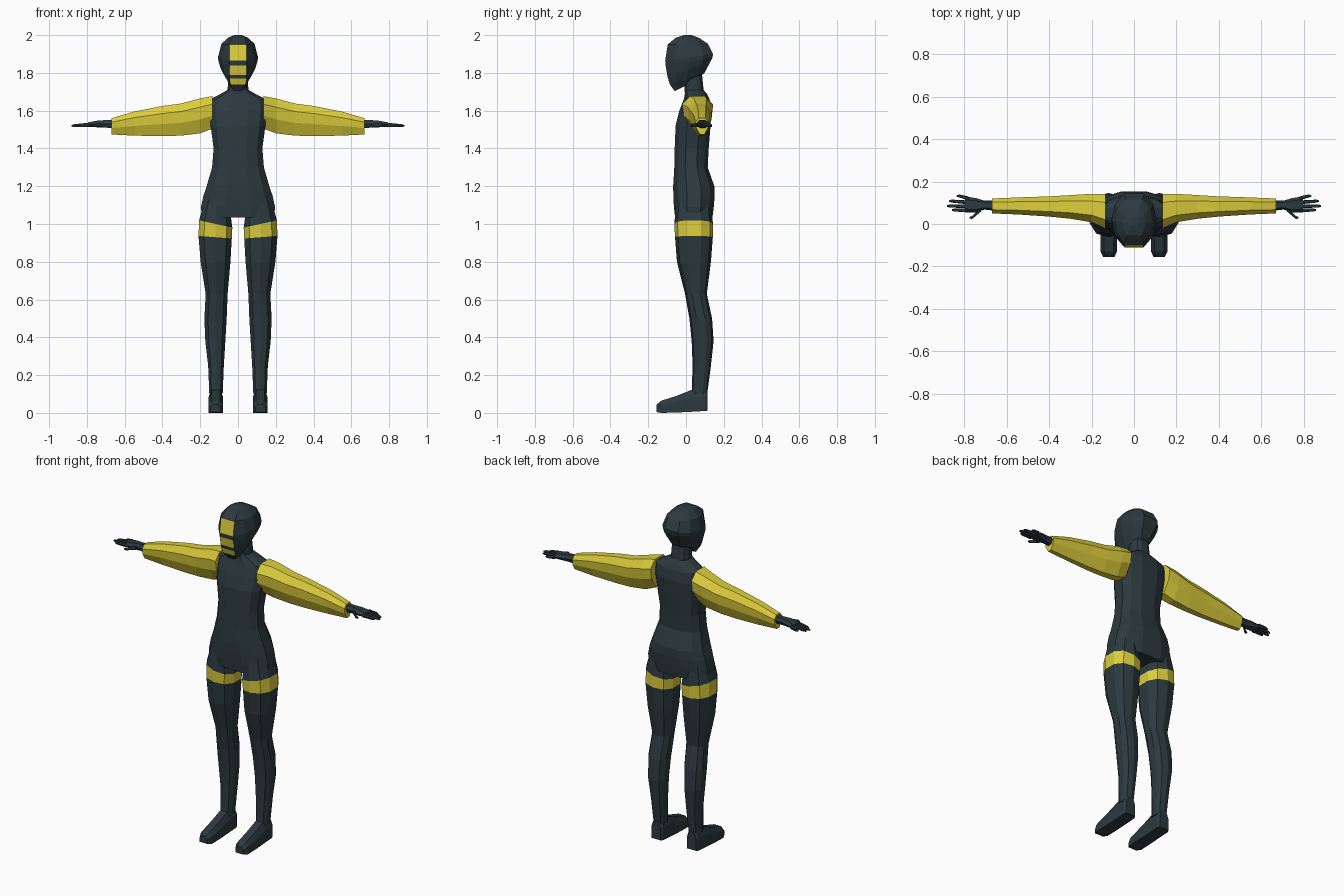
import bpy, bmesh, math
from mathutils import Vector

if "Cube" in bpy.data.objects:
    bpy.data.objects.remove(bpy.data.objects["Cube"])


def material(name, rgb):
    m = bpy.data.materials.new(name)
    m.diffuse_color = (*rgb, 1)
    m.use_nodes = True
    m.node_tree.nodes["Principled BSDF"].inputs["Base Color"].default_value = m.diffuse_color
    return m


DARK = material("dark slate", (0.025, 0.042, 0.051))
YELLOW = material("yellow", (0.72, 0.61, 0.045))


def loft(bm, rings):
    """Skin a list of rings; returns the side faces row by row."""
    loops = [[bm.verts.new(p) for p in r] for r in rings]
    rows = []
    for a, b in zip(loops, loops[1:]):
        n = len(a)
        rows.append([bm.faces.new((a[i], a[(i + 1) % n], b[(i + 1) % n], b[i])) for i in range(n)])
    bm.faces.new(loops[0])
    bm.faces.new(loops[-1])
    return rows


def finish(bm, name, mats, mirror=False):
    bmesh.ops.recalc_face_normals(bm, faces=bm.faces)
    me = bpy.data.meshes.new(name)
    bm.to_mesh(me)
    bm.free()
    for m in mats:
        me.materials.append(m)
    ob = bpy.data.objects.new(name, me)
    bpy.context.collection.objects.link(ob)
    if mirror:
        mod = ob.modifiers.new("mirror", 'MIRROR')
        mod.use_mirror_merge = False
    return ob


def oval(n, power):
    """Unit superellipse, turned so that flat sides face front and back."""
    pts = []
    for i in range(n):
        a = 2 * math.pi * (i + 0.5) / n
        c, s = math.cos(a), math.sin(a)
        pts.append((math.copysign(abs(c) ** (2 / power), c), math.copysign(abs(s) ** (2 / power), s)))
    return pts


def level(x0, x1, y0, y1, z, n=12, power=2.5, slant=0):
    """Horizontal ring, optionally rising outward by slant."""
    cx, cy = (x0 + x1) / 2, (y0 + y1) / 2
    o = oval(n, power)
    mx, my = max(p[0] for p in o), max(p[1] for p in o)
    return [Vector((cx + u / mx * (x1 - x0) / 2, cy + v / my * (y1 - y0) / 2, z + slant * u)) for u, v in o]


# torso and neck: z, half width, front, back
TORSO = [(1.035, .192, -.058, .14), (1.09, .196, -.064, .147), (1.15, .183, -.067, .152),
         (1.20, .166, -.068, .15), (1.30, .137, -.062, .115), (1.40, .129, -.06, .12),
         (1.52, .145, -.055, .13), (1.60, .152, -.035, .135), (1.66, .148, -.012, .125),
         (1.69, .09, -.006, .11), (1.71, .055, -.008, .093), (1.81, .05, -.01, .083)]
bm = bmesh.new()
loft(bm, [level(-w, w, f, b, z) for z, w, f, b in TORSO])
finish(bm, "torso", [DARK])


# head: front y, front z, back y, back z, half width
HEAD = [(-.06, 1.703, .06, 1.765, .036), (-.085, 1.738, .098, 1.80, .062), (-.095, 1.77, .113, 1.83, .08),
        (-.10, 1.79, .125, 1.85, .09), (-.108, 1.84, .14, 1.88, .103), (-.11, 1.865, .143, 1.90, .106),
        (-.097, 1.95, .115, 1.955, .088), (-.055, 1.985, .07, 1.985, .055), (-.01, 2.0, .03, 2.0, .02)]


def head_ring(f, fz, b, bz, w):
    half = [(min(.045, .65 * w), 0), (.84 * w, .2), (w, .5), (.86 * w, .8), (.45 * w, 1)]
    pts = half + [(-x, t) for x, t in reversed(half)]
    return [Vector((x, f + t * (b - f), fz + t * (bz - fz))) for x, t in pts]


bm = bmesh.new()
rows = loft(bm, [head_ring(*r) for r in HEAD])
for i in (1, 3, 5):                      # three yellow face bars
    rows[i][9].material_index = 1
finish(bm, "head", [DARK, YELLOW])

# legs: z, inner x, outer x, front, back, slant
LEG = [(1.13, .05, .175, -.05, .13, 0), (1.0, .03, .206, -.062, .143, .02),
       (.93, .033, .209, -.058, .142, .007), (.80, .04, .198, -.048, .132, 0),
       (.63, .055, .171, -.005, .11, 0), (.50, .06, .178, .018, .138, 0),
       (.38, .067, .173, .03, .146, 0), (.25, .075, .158, .035, .132, 0), (.10, .081, .152, .03, .112, 0)]
bm = bmesh.new()
rows = loft(bm, [level(a, b, f, k, z, 10, 2.4, s) for z, a, b, f, k, s in LEG])
for face in rows[1]:                     # yellow thigh band
    face.material_index = 1
finish(bm, "leg", [DARK, YELLOW], True)

# feet: y, inner x, outer x, bottom, top
FOOT = [(.115, .088, .148, .012, .12), (.10, .08, .155, .01, .128), (.03, .08, .155, .006, .122),
        (-.05, .079, .157, .002, .09), (-.13, .08, .157, 0, .065), (-.155, .092, .145, .004, .045)]
bm = bmesh.new()
loft(bm, [[Vector((a, y, lo)), Vector((b, y, lo)), Vector((b, y, lo + .65 * (hi - lo))),
           Vector((b - .016, y, hi)), Vector((a + .016, y, hi)), Vector((a, y, lo + .65 * (hi - lo)))]
          for y, a, b, lo, hi in FOOT])
finish(bm, "foot", [DARK], True)

# sleeves: x, top, bottom, front, back; the section narrows to its lower edge
SECTION = [(-.5, 1), (.5, 1), (1, .75), (.9, .4), (.35, 0), (-.35, 0), (-.9, .4), (-1, .75)]


def across(x, top, low, y0, y1, section=SECTION):
    return [Vector((x, (y0 + y1) / 2 + u * (y1 - y0) / 2, low + v * (top - low))) for u, v in section]


SLEEVE = [(.135, 1.677, 1.505, -.02, .142), (.20, 1.665, 1.48, .008, .142), (.30, 1.638, 1.468, .025, .136),
          (.40, 1.625, 1.465, .035, .13), (.55, 1.595, 1.468, .045, .125), (.67, 1.56, 1.474, .05, .12)]
bm = bmesh.new()
loft(bm, [across(*r) for r in SLEEVE])
finish(bm, "sleeve", [YELLOW], True)

# hands: wrist and palm, then tapered fingers and thumb
BOX = [(-.6, 1), (.6, 1), (1, .5), (.6, 0), (-.6, 0), (-1, .5)]
PALM = [(.65, 1.552, 1.508, .062, .112), (.705, 1.55, 1.51, .068, .11),
        (.745, 1.547, 1.512, .054, .122), (.795, 1.538, 1.514, .055, .13)]
FINGERS = [((.785, .064), (.858, .066)), ((.785, .083), (.882, .085)), ((.785, .102), (.872, .108)),
           ((.78, .121), (.835, .132)), ((.72, .068), (.775, .03))]
bm = bmesh.new()
loft(bm, [across(*r, BOX) for r in PALM])
for (xa, ya), (xb, yb) in FINGERS:
    loft(bm, [across(xa, 1.537, 1.515, ya - .009, ya + .009, BOX),
              across(xb - .012, 1.528, 1.514, yb - .007, yb + .007, BOX),
              across(xb, 1.523, 1.516, yb - .003, yb + .003, BOX)])
finish(bm, "hand", [DARK], True)
